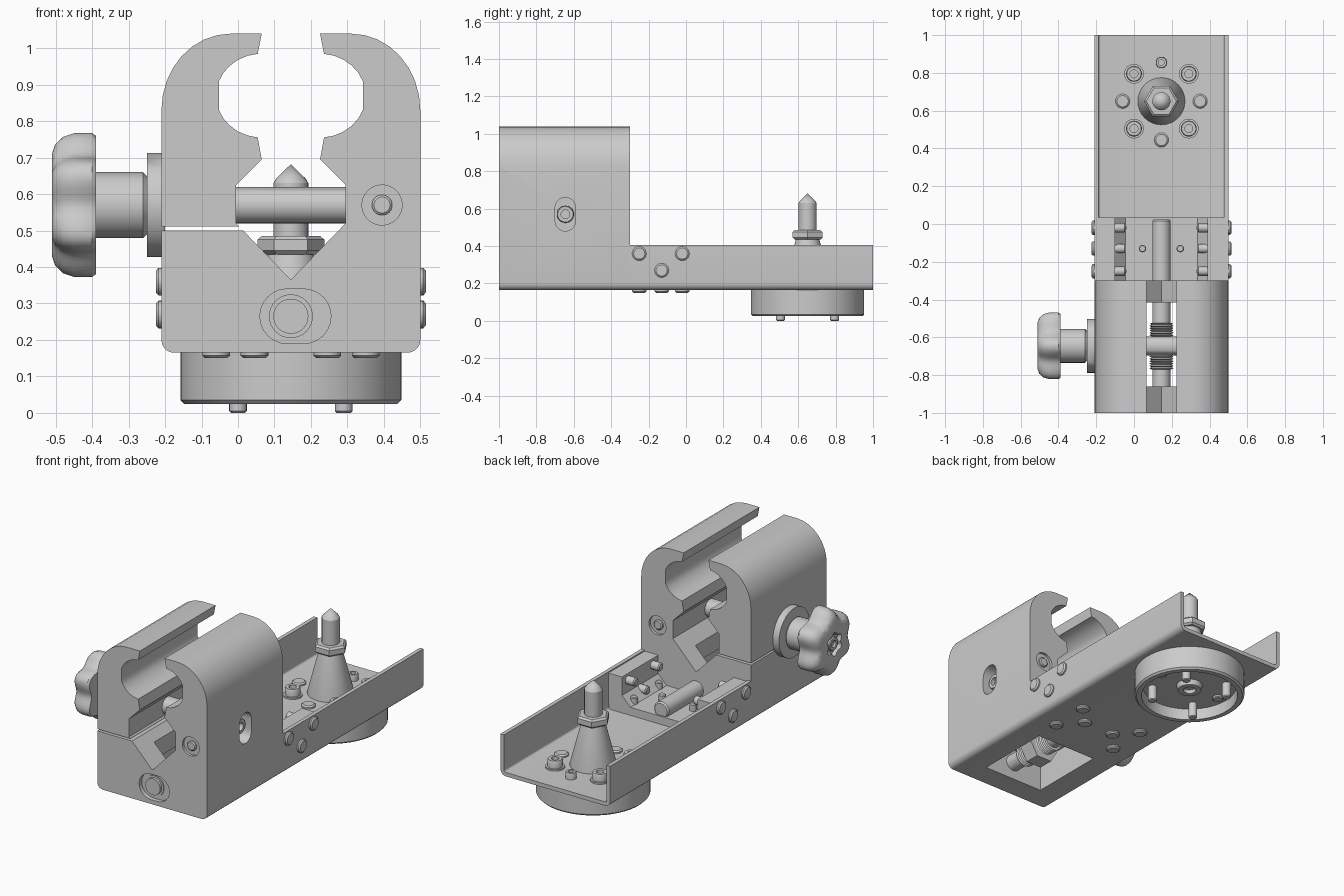
import bpy, bmesh, math
from mathutils import Vector, Matrix

if "Cube" in bpy.data.objects:
    bpy.data.objects.remove(bpy.data.objects["Cube"], do_unlink=True)

grey = bpy.data.materials.new("light_grey")
grey.use_nodes = True
grey.diffuse_color = (0.6, 0.6, 0.6, 1)
grey.node_tree.nodes["Principled BSDF"].inputs["Base Color"].default_value = (0.6, 0.6, 0.6, 1)

CX = 0.145     # centre line of the body
HALF = 0.355   # half width of the body
POST_Y = 0.65
BAR_Y, BAR_Z = -0.645, 0.57


def finish(name, bm, angle=30):
    bmesh.ops.recalc_face_normals(bm, faces=bm.faces)
    mesh = bpy.data.meshes.new(name)
    bm.to_mesh(mesh)
    bm.free()
    mesh.materials.append(grey)
    ob = bpy.data.objects.new(name, mesh)
    bpy.context.collection.objects.link(ob)
    smooth(ob, angle)
    return ob


def smooth(ob, angle=30):
    bpy.ops.object.select_all(action='DESELECT')
    ob.select_set(True)
    bpy.context.view_layer.objects.active = ob
    bpy.ops.object.shade_smooth_by_angle(angle=math.radians(angle))


def revolve(name, loc, axis, profile, n=32, lobes=0, depth=0):
    """Turn (radius, height) pairs around an axis, with optional lobes."""
    bm = bmesh.new()
    rot = Vector((0, 0, 1)).rotation_difference(Vector(axis)).to_matrix().to_4x4()
    rings = []
    for r, h in profile:
        if r == 0:
            rings.append([bm.verts.new((0, 0, h))] * n)
            continue
        ring = []
        for i in range(n):
            a = 2 * math.pi * i / n
            k = r * (1 - depth * (1 - math.cos(lobes * a)) / 2)
            ring.append(bm.verts.new((k * math.cos(a), k * math.sin(a), h)))
        rings.append(ring)
    for a, b in zip(rings, rings[1:]):
        for i in range(n):
            j = (i + 1) % n
            corners = list(dict.fromkeys((a[i], a[j], b[j], b[i])))
            if len(corners) > 2:
                bm.faces.new(corners)
    bm.transform(Matrix.Translation(loc) @ rot)
    return finish(name, bm)


def rod(name, loc, axis, r, length, n=32, bevel=0.0):
    return revolve(name, loc, axis, [(0, 0), (r, 0), (r, length - bevel),
                                     (r - bevel, length), (0, length)], n)


def extrude(name, outline, y0, y1):
    """Extrude an (x, z) outline along y."""
    bm = bmesh.new()
    face = bm.faces.new([bm.verts.new((x, y0, z)) for x, z in outline])
    out = bmesh.ops.extrude_face_region(bm, geom=[face])
    verts = [v for v in out["geom"] if isinstance(v, bmesh.types.BMVert)]
    bmesh.ops.translate(bm, verts=verts, vec=(0, y1 - y0, 0))
    return finish(name, bm)


def box(x0, x1, y0, y1, z0, z1):
    return extrude("cutter", [(x0, z0), (x1, z0), (x1, z1), (x0, z1)], y0, y1)


def cut(ob, cutter):
    cutter.hide_render = True
    mod = ob.modifiers.new("cut", 'BOOLEAN')
    mod.operation = 'DIFFERENCE'
    mod.object = cutter
    bpy.context.view_layer.objects.active = ob
    bpy.ops.object.modifier_apply(modifier=mod.name)
    bpy.data.objects.remove(cutter, do_unlink=True)


def arc(cx, cz, rx, rz, a0, a1, n):
    return [(cx + rx * math.cos(math.radians(a0 + (a1 - a0) * i / n)),
             cz + rz * math.sin(math.radians(a0 + (a1 - a0) * i / n))) for i in range(n + 1)]


def mirrored(half):
    """Complete a half outline about the centre line."""
    left = [(CX - x, z) for x, z in reversed(half) if x > 0]
    return [(CX + x, z) for x, z in half] + left


def socket_screw(name, loc, axis, r, h):
    revolve(name, loc, axis, [(0, 0), (r, 0), (r, h * 0.8), (r * 0.9, h), (r * 0.5, h),
                              (r * 0.5, h * 0.5), (0, h * 0.5)], 24)


def rivet(name, loc, axis):
    revolve(name, loc, axis, [(0, -0.01), (0.038, -0.01), (0.038, 0.008), (0.03, 0.015), (0, 0.015)], 24)


# Clamp block with hooked jaws above a V groove
corner = arc(HALF - 0.035, 0.2, 0.035, 0.035, -90, 0, 5)
shoulder = arc(0.165, 0.83, 0.19, 0.21, 0, 90, 8)
throat = arc(0.08, 0.87, 0.125, 0.115, 85, 20, 5) + arc(0.08, 0.87, 0.125, 0.115, -20, -85, 5)
half = corner + shoulder + [(0.08, 1.04)] + throat + \
    [(0.08, 0.695), (0.15, 0.625), (0.15, 0.52), (0, 0.365)]
block = extrude("clamp_block", mirrored(half), -1, -0.3)

# Openings: bottom cavity, groove slot, jaw split, screw recess, bar slot
cut(block, box(-0.05, 0.34, -0.865, -0.41, 0.1, 0.35))
cut(block, box(0.06, 0.23, -0.86, -0.415, 0.3, 0.5))
cut(block, box(-0.3, 0.05, -1.1, -0.2, 0.5, 0.511))
stadium = arc(0.18, 0.265, 0.075, 0.075, -90, 90, 12) + arc(0.135, 0.265, 0.075, 0.075, 90, 270, 12)
cut(block, extrude("cutter", stadium, -1.1, -0.975))
slot = arc(BAR_Y, 0.605, 0.055, 0.055, 0, 180, 10) + arc(BAR_Y, 0.535, 0.055, 0.055, 180, 360, 10)
slot_cutter = extrude("cutter", slot, 0.43, 0.6)
slot_cutter.data.transform(Matrix(((0, 1, 0, 0), (1, 0, 0, 0), (0, 0, 1, 0), (0, 0, 0, 1))))
slot_cutter.data.flip_normals()
cut(block, slot_cutter)
for y, d in ((-1, 1), (-0.3, -1)):
    cut(block, rod("cutter", (0.395, y - d * 0.1, BAR_Z), (0, d, 0), 0.055, 0.115))
    revolve("pivot_pin", (0.395, y + d * 0.04, BAR_Z), (0, -d, 0),
            [(0, 0), (0.028, 0), (0.028, 0.033), (0.022, 0.038), (0, 0.038)])
smooth(block)

# Lengthwise screw with threaded middle
rod("clamp_screw", (CX, -0.995, 0.265), (0, 1, 0), 0.048, 1.02, bevel=0.008)
revolve("screw_collar", (CX, -0.98, 0.265), (0, 1, 0), [(0, 0), (0.06, 0), (0.06, 0.03), (0, 0.03)])
thread = [(0, 0)]
for i in range(20):
    thread += [(0.052, i * 0.0125), (0.064, (i + 0.5) * 0.0125)]
revolve("screw_thread", (CX, -0.77, 0.265), (0, 1, 0), thread + [(0, 0.25)], 24)
rod("screw_nut", (CX, -0.69, 0.265), (0, 1, 0), 0.1, 0.09, 6)

# Cross bar and clamping knob
rod("cross_bar", (-0.25, BAR_Y, BAR_Z), (1, 0, 0), 0.05, 0.67)
socket_screw("bar_end_screw", (0.42, BAR_Y, BAR_Z), (1, 0, 0), 0.046, 0.05)
rod("knob_washer", (-0.2, BAR_Y, BAR_Z), (-1, 0, 0), 0.143, 0.05)
revolve("knob_neck", (-0.4, BAR_Y, BAR_Z), (1, 0, 0),
        [(0, 0), (0.09, 0), (0.09, 0.14), (0.078, 0.152), (0, 0.152)])
revolve("knob_head", (-0.39, BAR_Y, BAR_Z), (-1, 0, 0),
        [(0, 0), (0.19, 0), (0.197, 0.01), (0.197, 0.06), (0.187, 0.09), (0.165, 0.112),
         (0.14, 0.12), (0.07, 0.12), (0.06, 0.1), (0, 0.1)], 72, 6, 0.2)
socket_screw("knob_screw", (-0.48, BAR_Y, BAR_Z), (-1, 0, 0), 0.04, 0.025)

# U channel
outer = arc(HALF - 0.035, 0.2, 0.035, 0.035, -90, 0, 5)
inner = arc(HALF - 0.035, 0.2, 0.012, 0.012, 0, -90, 4)
side = [(HALF, 0.405), (HALF - 0.023, 0.405)]
right = outer + side + inner
channel = [(CX + x, z) for x, z in right] + [(CX - x, z) for x, z in reversed(right)]
extrude("channel", channel, -0.3, 1)

# Joining insert inside the channel
wall = [(0.33, 0.188), (0.332, 0.398), (0.245, 0.398), (0.245, 0.29), (0.19, 0.235)]
extrude("joining_insert", mirrored(wall), -0.31, 0.035)
for s in (-1, 1):
    for y, z, x in ((-0.25, 0.36, 0.205), (-0.13, 0.27, 0.1), (-0.02, 0.36, 0.205)):
        rivet("side_rivet", (CX + s * HALF, y, z), (s, 0, 0))
        rivet("bottom_rivet", (CX + s * x, y, 0.165), (0, 0, -1))
        rod("side_rivet_tail", (CX + s * 0.26, y, z), (-s, 0, 0), 0.024, 0.07, 20, 0.006)
        rod("bottom_rivet_tail", (CX + s * x, y, 0.2), (0, 0, 1), 0.02, 0.075, 20, 0.005)

# Mounting post: cone, hex nut and pointed stud
revolve("post_cone", (CX, POST_Y, 0.18), (0, 0, 1),
        [(0, 0), (0.125, 0), (0.125, 0.015), (0.062, 0.26), (0, 0.26)])
revolve("post_nut", (CX, POST_Y, 0.435), (0, 0, 1),
        [(0, 0), (0.08, 0), (0.092, 0.01), (0.092, 0.04), (0.08, 0.05), (0, 0.05)], 6)
revolve("post_stud", (CX, POST_Y, 0.47), (0, 0, 1),
        [(0, 0), (0.048, 0), (0.048, 0.16), (0.04, 0.173), (0, 0.212)], 24)

# Round base cup under the channel
revolve("base_cup", (CX, POST_Y, 0), (0, 0, 1),
        [(0, 0.168), (0.303, 0.168), (0.303, 0.035), (0.293, 0.025), (0.265, 0.025),
         (0.26, 0.09), (0, 0.09)], 64)
revolve("base_hub", (CX, POST_Y, 0.1), (0, 0, -1),
        [(0, 0), (0.075, 0), (0.065, 0.04), (0.035, 0.04), (0.03, 0.02), (0, 0.02)])

# Floor screws, rivets and the screw tips in the cup
for sx in (-1, 1):
    for sy in (-1, 1):
        x, y = CX + sx * 0.145, POST_Y + sy * 0.145
        rod("screw_washer", (x, y, 0.185), (0, 0, 1), 0.052, 0.012, 24)
        socket_screw("floor_screw", (x, y, 0.195), (0, 0, 1), 0.042, 0.045)
        rod("screw_tip", (x, y, 0.1), (0, 0, -1), 0.024, 0.1, 20, 0.005)
    rivet("floor_rivet", (CX + sx * 0.205, POST_Y, 0.188), (0, 0, 1))
    rod("cup_rivet_end", (CX + sx * 0.205, POST_Y, 0.095), (0, 0, -1), 0.03, 0.02, 20, 0.005)
rivet("floor_rivet", (CX, POST_Y - 0.205, 0.188), (0, 0, 1))
socket_screw("small_floor_screw", (CX, POST_Y + 0.205, 0.185), (0, 0, 1), 0.03, 0.04)
